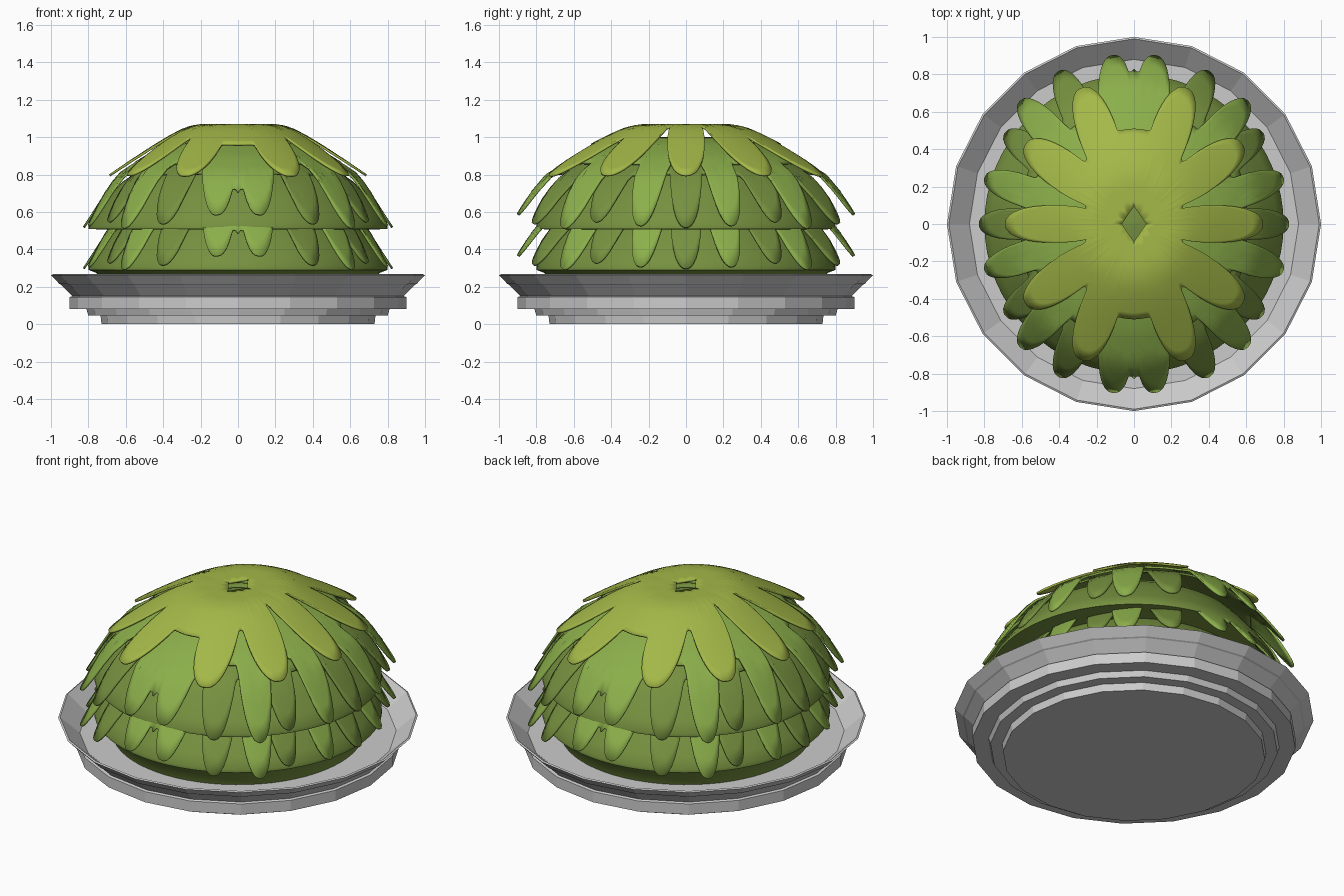
import bpy, bmesh, math

if "Cube" in bpy.data.objects:
    bpy.data.objects.remove(bpy.data.objects["Cube"])


def material(name, rgb):
    m = bpy.data.materials.new(name)
    m.diffuse_color = (*rgb, 1)
    m.use_nodes = True
    m.node_tree.nodes["Principled BSDF"].inputs["Base Color"].default_value = m.diffuse_color
    return m


TOP = material("leaf_yellow_green", (0.37, 0.48, 0.065))
BRIGHT = material("leaf_green", (0.26, 0.43, 0.07))
DARK = material("leaf_dark_green", (0.18, 0.28, 0.05))


def finish(name, bm, mat=None, smooth=True):
    bmesh.ops.recalc_face_normals(bm, faces=bm.faces) if not smooth else None
    me = bpy.data.meshes.new(name)
    bm.to_mesh(me)
    bm.free()
    ob = bpy.data.objects.new(name, me)
    bpy.context.collection.objects.link(ob)
    if mat:
        me.materials.append(mat)
    if smooth:
        bpy.ops.object.select_all(action='DESELECT')
        ob.select_set(True)
        bpy.context.view_layer.objects.active = ob
        bpy.ops.object.shade_smooth_by_angle(angle=math.radians(40))
    return ob


def lathe(name, profile, sides, mat=None, smooth=True):
    # profile runs from bottom centre outwards and up to top centre
    bm = bmesh.new()
    rings = []
    for r, z in profile:
        rings.append([bm.verts.new((r * math.cos(2 * math.pi * i / sides),
                                    r * math.sin(2 * math.pi * i / sides), z))
                      for i in range(sides)])
    for a, b in zip(rings, rings[1:]):
        for i in range(sides):
            j = (i + 1) % sides
            bm.faces.new((a[i], a[j], b[j], b[i]))
    bm.faces.new(rings[0][::-1])
    bm.faces.new(rings[-1])
    return finish(name, bm, mat, smooth)


def interp(pts, x):
    if x <= pts[0][0]:
        return pts[0][1]
    for (x0, y0), (x1, y1) in zip(pts, pts[1:]):
        if x <= x1:
            return y0 + (y1 - y0) * (x - x0) / (x1 - x0)
    (x0, y0), (x1, y1) = pts[-2:]
    return y1 + (y1 - y0) / (x1 - x0) * (x - x1)


STRETCH = 1.15  # leaf layers are longer front to back
N = 360


def outline(leaves, floor):
    # outer radius per angle for one quadrant, then mirrored to all four
    quad = []
    for k in range(N // 4 + 1):
        th = math.radians(k * 360 / N)
        c, s = math.cos(th), math.sin(th)
        lo = interp(floor, math.degrees(th))
        r = 0.96
        while r > lo:
            x, y = r * c, r * s
            hit = False
            for (tx, ty), (bx, by), w in leaves:
                cx, cy = (tx + bx) / 2, (ty + by) / 2
                a = math.hypot(tx - bx, ty - by) / 2
                ux, uy = (tx - cx) / a, (ty - cy) / a
                u = (x - cx) * ux + (y - cy) * uy
                v = (y - cy) * ux - (x - cx) * uy
                if abs(u / a) ** 2.3 + abs(v / w) ** 2.3 < 1:
                    hit = True
                    break
            if hit:
                break
            r -= 0.002
        quad.append(max(r, lo))
    q = N // 4
    return [quad[i if i <= q else 2 * q - i if i <= 2 * q else
                 i - 2 * q if i <= 3 * q else 4 * q - i] for i in range(N)]


def leaf_layer(name, radii, profile, inner, mat, dz=0.0, rows=12):
    # star-shaped sheet of joined leaves draped over the dome profile
    bm = bmesh.new()
    grid = []
    for i in range(N):
        th = 2 * math.pi * i / N
        c, s = math.cos(th), math.sin(th)
        r0, r1 = inner(c, s), radii[i]
        line = []
        for k in range(rows + 1):
            t = k / rows
            r = r0 + (r1 - r0) * t
            rho = math.hypot(r * c, r * s / STRETCH)
            line.append(bm.verts.new((r * c, r * s, interp(profile, rho) + dz)))
        grid.append(line)
    for i in range(N):
        a, b = grid[i], grid[(i + 1) % N]
        for k in range(rows):
            bm.faces.new((a[k], a[k + 1], b[k + 1], b[k]))
    ob = finish(name, bm, mat)
    m = ob.modifiers.new("thickness", 'SOLIDIFY')
    m.thickness = 0.012
    m.offset = -1
    return ob


# Stepped 20-sided dish
lathe("dish", [(0.73, 0), (0.735, 0.045), (0.80, 0.045), (0.81, 0.08),
               (0.90, 0.08), (0.90, 0.145), (0.885, 0.15), (0.945, 0.21),
               (0.955, 0.215), (1.0, 0.262), (0.99, 0.267),
               (0.88, 0.17), (0.60, 0.17)], 20, smooth=False)

# Two stacked domes
dome = [(0.72, 0.505), (0.80, 0.51), (0.80, 0.53), (0.76, 0.59), (0.69, 0.68),
        (0.62, 0.76), (0.5, 0.84), (0.3, 0.93), (0.02, 0.97)]
lathe("upper_dome", dome, 64, DARK)
lathe("lower_dome", [(0.70, 0.17), (0.73, 0.25), (0.76, 0.275), (0.80, 0.29)]
      + [(r, z - 0.22) for r, z in dome[2:]], 64, DARK)

# Leaf outlines: (tip, base, half width) for one quadrant
dark_outline = outline([((0.83, 0), (0.40, 0), 0.085),
                        ((0.69, 0.49), (0.33, 0.23), 0.085),
                        ((0.40, 0.82), (0.20, 0.38), 0.09)],
                       [(0, 0.6), (50, 0.66), (90, 0.7)])
bright_outline = outline([((0.80, 0.25), (0.36, 0.10), 0.085),
                          ((0.61, 0.66), (0.28, 0.30), 0.09),
                          ((0.11, 0.905), (0.085, 0.40), 0.093)],
                         [(0, 0.55), (30, 0.58), (65, 0.62), (85, 0.66),
                          (88, 0.8), (90, 0.83)])
top_outline = outline([((0.69, 0), (0.16, 0), 0.10),
                       ((0.58, 0.43), (0.16, 0.13), 0.105),
                       ((0.28, 0.73), (0.10, 0.22), 0.105)],
                      [(0, 0.27), (18, 0.27), (51, 0.42), (70, 0.5), (90, 0.51)])

dark_profile = [(0.2, 0.97), (0.35, 0.94), (0.5, 0.875), (0.64, 0.785),
                (0.72, 0.69), (0.79, 0.58), (0.83, 0.52)]
bright_profile = [(0.2, 1.0), (0.35, 0.965), (0.5, 0.90), (0.65, 0.805),
                  (0.72, 0.71), (0.78, 0.61), (0.81, 0.56)]
top_profile = [(0.2, 1.07), (0.25, 1.062), (0.3, 1.045), (0.37, 1.008),
               (0.45, 0.96), (0.58, 0.875), (0.69, 0.80)]


def ring(c, s):
    return 0.2


def diamond(c, s):
    return 1 / (abs(c) / 0.065 + abs(s) / 0.095)


# Side leaves on both tiers
for tier, dz in (("upper", 0.0), ("lower", -0.22)):
    leaf_layer(tier + "_dark_leaves", dark_outline, dark_profile, ring, DARK, dz)
    leaf_layer(tier + "_bright_leaves", bright_outline, bright_profile, ring, BRIGHT, dz)

# Crown of leaves with the diamond opening
leaf_layer("crown_leaves", top_outline, top_profile, diamond, TOP)
